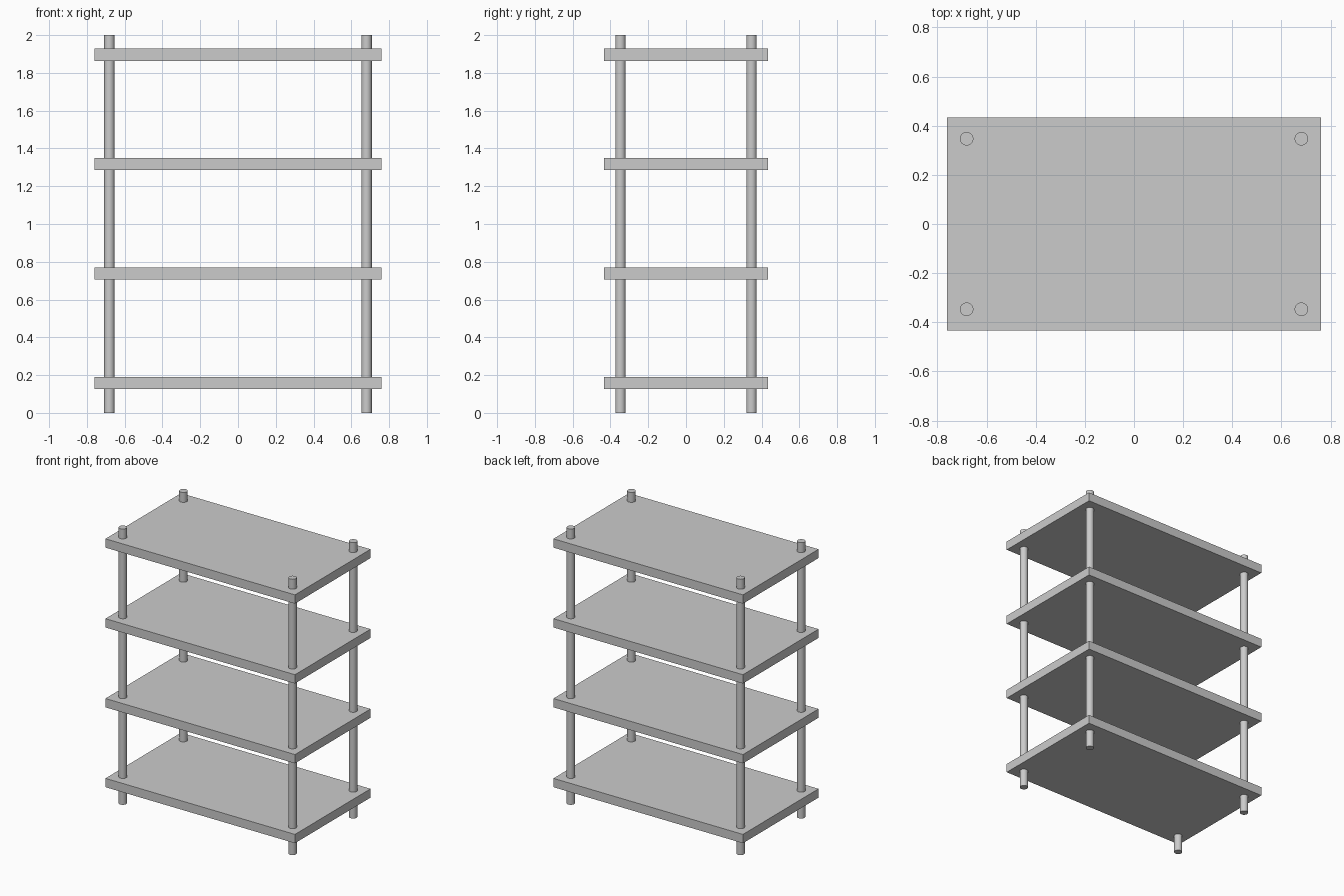
import bpy

if "Cube" in bpy.data.objects:
    bpy.data.objects.remove(bpy.data.objects["Cube"])

SHELF_SIZE = (1.52, 0.866, 0.064)
POST_X, POST_Y, POST_R, HEIGHT = 0.681, 0.347, 0.0275, 2.0


def add_shelf(index, z):
    bpy.ops.mesh.primitive_cube_add(size=1, location=(0, 0, z))
    shelf = bpy.context.object
    shelf.name = f"shelf_{index}"
    shelf.scale = SHELF_SIZE
    bpy.ops.object.transform_apply(location=False, rotation=False, scale=True)


def add_post(name, x, y):
    bpy.ops.mesh.primitive_cylinder_add(
        vertices=32, radius=POST_R, depth=HEIGHT, location=(x, y, HEIGHT / 2))
    bpy.context.object.name = name
    bpy.ops.object.shade_smooth_by_angle()


# Four evenly spaced shelves
for i in range(4):
    add_shelf(i + 1, 0.159 + i * 0.579)

# Round corner posts running through all shelves
for side, sx in (("left", -1), ("right", 1)):
    for end, sy in (("front", -1), ("back", 1)):
        add_post(f"{end}_{side}_post", sx * POST_X, sy * POST_Y)
